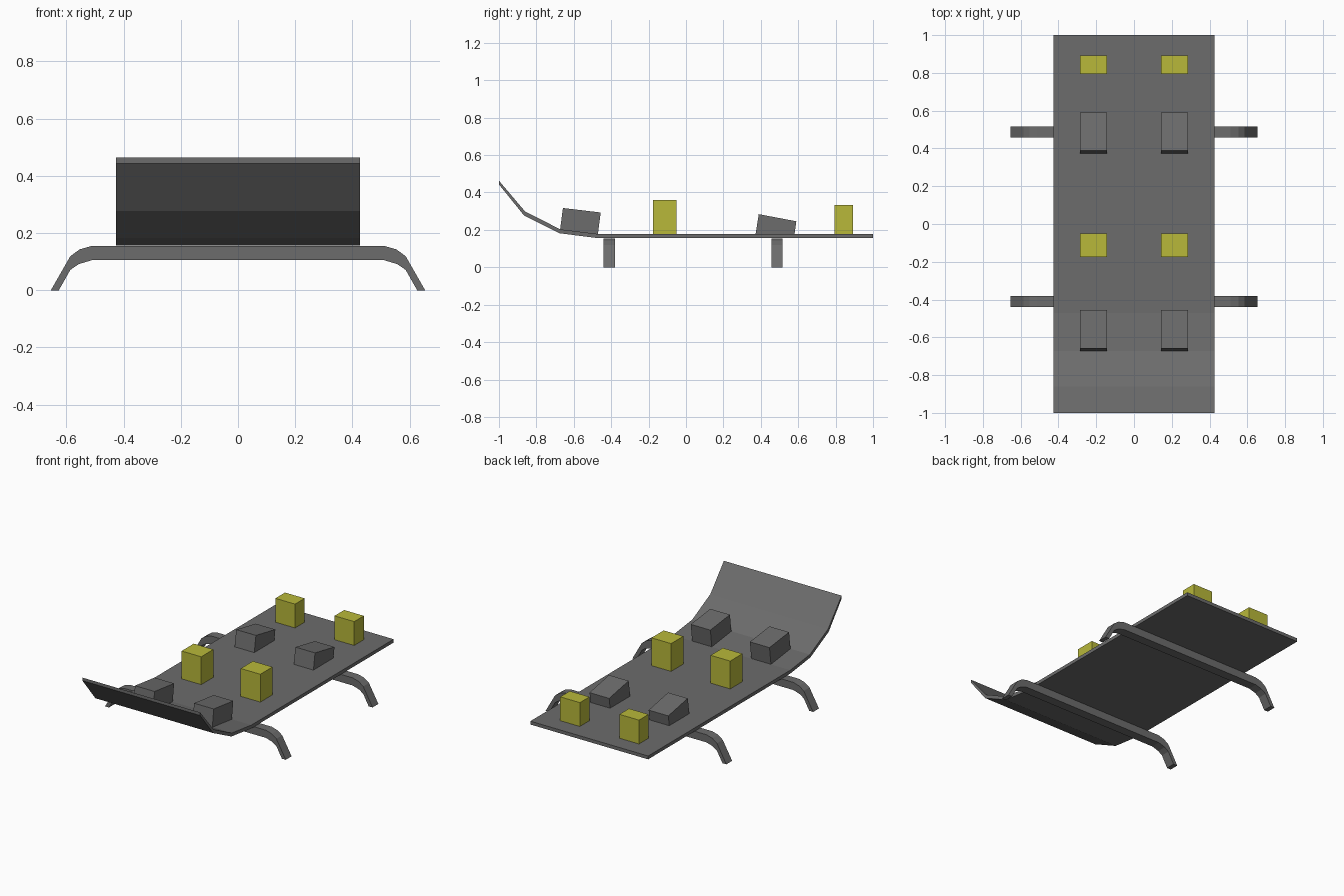
import bpy, bmesh

if "Cube" in bpy.data.objects:
    bpy.data.objects.remove(bpy.data.objects["Cube"])


def material(name, rgb):
    m = bpy.data.materials.new(name)
    m.diffuse_color = (*rgb, 1)
    m.use_nodes = True
    m.node_tree.nodes["Principled BSDF"].inputs["Base Color"].default_value = m.diffuse_color
    return m


GREY = material("dark grey", (0.15, 0.15, 0.15))
YELLOW = material("yellow", (0.48, 0.48, 0.042))


def prism(name, profile, lo, hi, axis, mat):
    """Extrude a closed profile from lo to hi along x (profile y,z) or y (profile x,z)."""
    bm = bmesh.new()

    def ring(t):
        return [bm.verts.new((t, a, z) if axis == "x" else (a, t, z)) for a, z in profile]
    r0, r1 = ring(lo), ring(hi)
    n = len(profile)
    bm.faces.new(r0)
    bm.faces.new(r1[::-1])
    for i in range(n):
        j = (i + 1) % n
        bm.faces.new((r0[i], r1[i], r1[j], r0[j]))
    bmesh.ops.recalc_face_normals(bm, faces=bm.faces)
    mesh = bpy.data.meshes.new(name)
    bm.to_mesh(mesh)
    bm.free()
    mesh.materials.append(mat)
    ob = bpy.data.objects.new(name, mesh)
    bpy.context.collection.objects.link(ob)
    return ob


# Board with upturned front
top = [(-1, 0.463), (-0.86, 0.298), (-0.672, 0.203), (-0.47, 0.178), (1, 0.178)]
bottom = [(1, 0.156), (-0.47, 0.156), (-0.677, 0.182), (-0.866, 0.277), (-1, 0.443)]
prism("board", top + bottom, -0.426, 0.426, "x", GREY)

# Bent runners: half outline mirrored across x
outer = [(0.654, 0), (0.586, 0.119), (0.553, 0.143), (0.511, 0.155)]
inner = [(0.511, 0.105), (0.557, 0.091), (0.586, 0.071), (0.626, 0)]
outline = outer + [(-x, z) for x, z in outer[::-1]] + [(-x, z) for x, z in inner[::-1]] + inner
for name, y in (("front_legs", -0.41), ("rear_legs", 0.487)):
    prism(name, outline, y - 0.03, y + 0.03, "y", GREY)


def box(y0, y1, z0, z1):
    return [(y0, z0), (y0, z1), (y1, z1), (y1, z0)]


# Upright blocks and tilted wedges, one pair per row
blocks = [
    ("front_upright", box(-0.176, -0.05, 0.17, 0.36), YELLOW),
    ("rear_upright", box(0.794, 0.893, 0.17, 0.334), YELLOW),
    ("front_wedge", [(-0.674, 0.195), (-0.658, 0.317), (-0.456, 0.293), (-0.472, 0.17)], GREY),
    ("rear_wedge", [(0.371, 0.17), (0.389, 0.284), (0.59, 0.246), (0.579, 0.17)], GREY),
]
for name, profile, mat in blocks:
    for side, s in (("left", -1), ("right", 1)):
        prism(f"{name}_{side}", profile, s * 0.143, s * 0.285, "x", mat)
